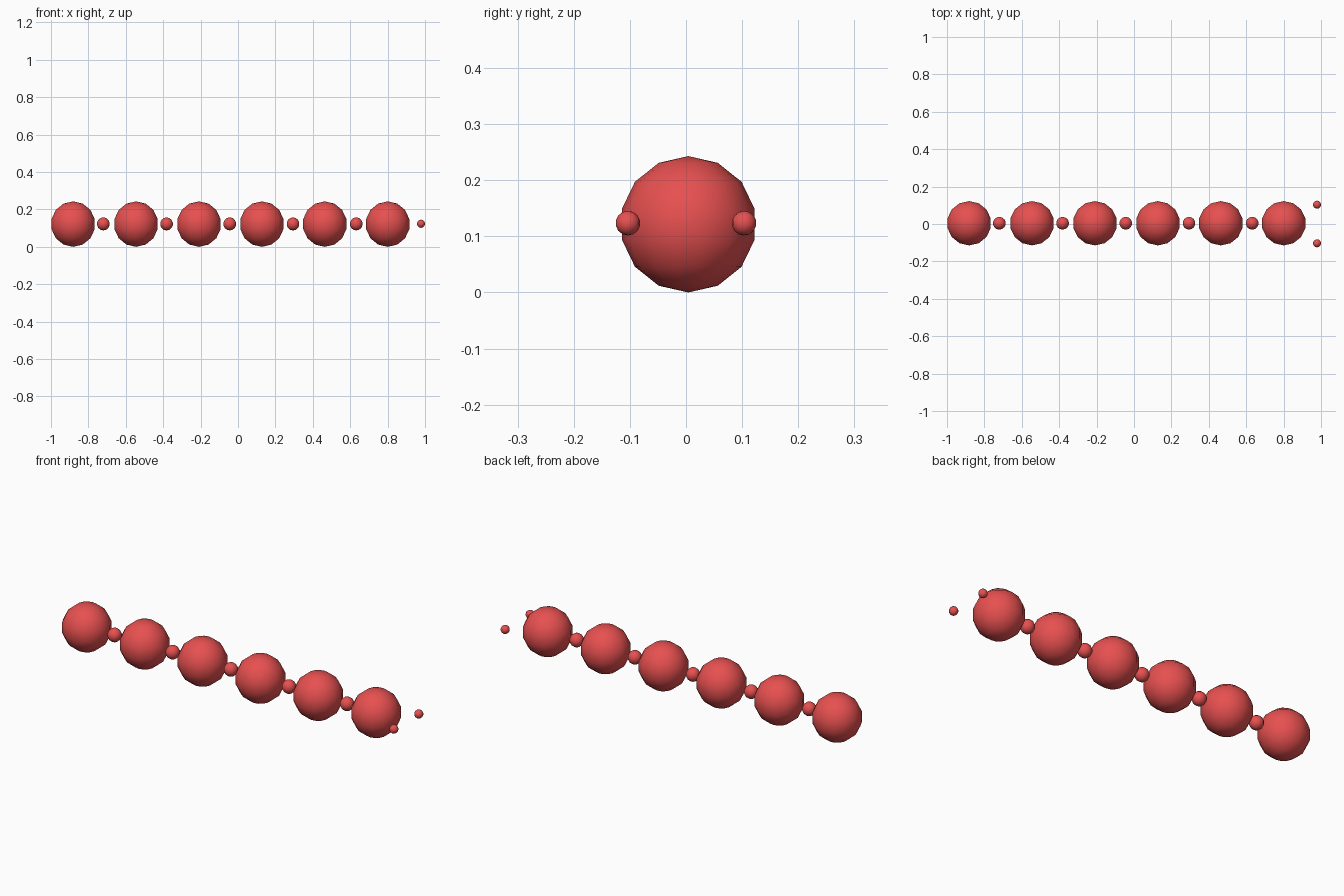
import bpy

if "Cube" in bpy.data.objects:
    bpy.data.objects.remove(bpy.data.objects["Cube"])


def make_material():
    mat = bpy.data.materials.new("red")
    mat.diffuse_color = (0.8, 0.08, 0.08, 1)
    mat.use_nodes = True
    mat.node_tree.nodes["Principled BSDF"].inputs["Base Color"].default_value = mat.diffuse_color
    return mat


RED = make_material()


def ball(name, radius, location):
    # Low-poly smooth ball: 14 segments, 7 rings
    bpy.ops.mesh.primitive_uv_sphere_add(
        segments=14, ring_count=7, radius=radius, location=location)
    obj = bpy.context.object
    obj.name = name
    obj.data.materials.append(RED)
    bpy.ops.object.shade_smooth()
    return obj


BODY_Y = 0.004   # the chain sits slightly off the centre line
MID_Z = 0.1215

# Six large body segments in a row
for i in range(6):
    ball(f"body_segment_{i + 1}", 0.1215, (-0.8815 + 0.3364 * i, BODY_Y, MID_Z))

# Small joints between the segments
for i in range(5):
    ball(f"joint_{i + 1}", 0.035, (-0.72 + 0.338 * i, BODY_Y, MID_Z + 0.001))

# Pair of feeler tips in front of the head
for side, name in ((-1, "right_feeler_tip"), (1, "left_feeler_tip")):
    ball(name, 0.022, (0.9785, side * 0.1035, MID_Z + 0.002))
